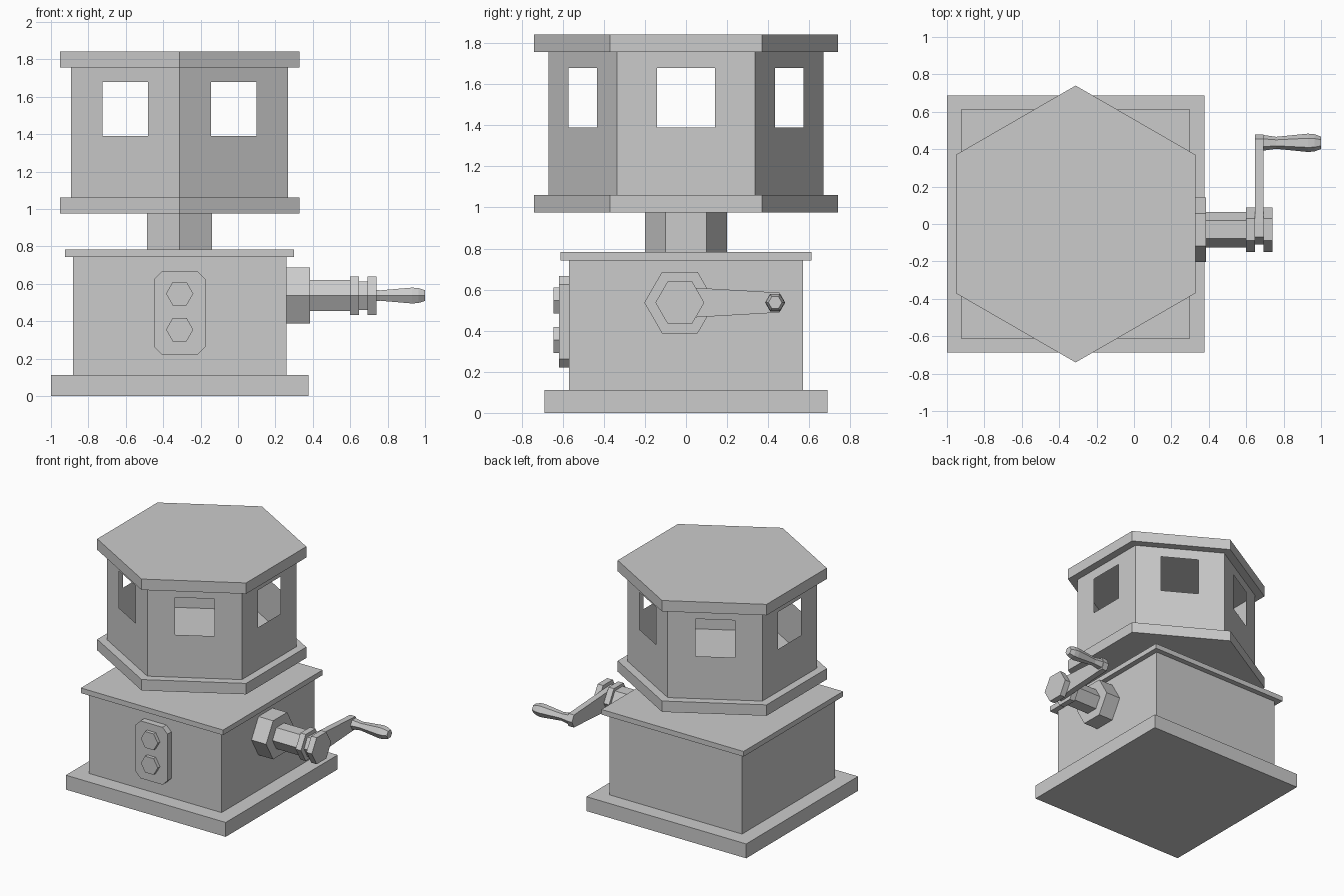
import bpy, bmesh
from math import sin, cos, pi

if "Cube" in bpy.data.objects:
    bpy.data.objects.remove(bpy.data.objects["Cube"])

CX = -0.312          # centre of the housing and cabin
AY, AZ = -0.03, 0.537  # crank axis

def finish(name, bm, solid=True):
    if solid:
        bmesh.ops.recalc_face_normals(bm, faces=bm.faces)
    me = bpy.data.meshes.new(name)
    bm.to_mesh(me)
    bm.free()
    ob = bpy.data.objects.new(name, me)
    bpy.context.collection.objects.link(ob)
    return ob

def place(u, v, w, axis):
    return {'x': (w, u, v), 'y': (u, w, v), 'z': (u, v, w)}[axis]

def loft(name, sections, axis):
    """Join (profile, position) sections along an axis and cap both ends."""
    bm = bmesh.new()
    rings = [[bm.verts.new(place(u, v, w, axis)) for u, v in prof]
             for prof, w in sections]
    n = len(rings[0])
    for a, b in zip(rings, rings[1:]):
        for i in range(n):
            j = (i + 1) % n
            bm.faces.new((a[i], a[j], b[j], b[i]))
    bm.faces.new(rings[0])
    bm.faces.new(rings[-1])
    return finish(name, bm)

def prism(name, prof, w0, w1, axis):
    return loft(name, [(prof, w0), (prof, w1)], axis)

def hexagon(cu, cv, r, start=0.0):
    return [(cu + r * cos(start + i * pi / 3), cv + r * sin(start + i * pi / 3))
            for i in range(6)]

def square(h):
    return [(CX - h, -h), (CX + h, -h), (CX + h, h), (CX - h, h)]

# Square housing
prism("base_plinth", square(0.688), 0.0, 0.112, 'z')
prism("housing_body", square(0.57), 0.112, 0.742, 'z')
prism("housing_lid", square(0.612), 0.742, 0.782, 'z')

# Hexagonal neck and cabin plates
for name, r, z0, z1 in (("neck", 0.2, 0.782, 0.975),
                        ("cabin_floor", 0.74, 0.975, 1.06),
                        ("cabin_roof", 0.74, 1.757, 1.842)):
    prism(name, hexagon(CX, 0, r, pi / 2), z0, z1, 'z')

# Thin cabin walls with a window in each of the six sides
bm = bmesh.new()
corners = hexagon(CX, 0, 0.67, pi / 2)
f = 0.14 / 0.67
for i in range(6):
    (x0, y0), (x1, y1) = corners[i], corners[(i + 1) % 6]

    def ring(lo, hi, zb, zt):
        return [bm.verts.new((x0 + (x1 - x0) * t, y0 + (y1 - y0) * t, z))
                for t, z in ((lo, zb), (hi, zb), (hi, zt), (lo, zt))]
    outer = ring(0, 1, 1.06, 1.757)
    inner = ring(0.5 - f, 0.5 + f, 1.39, 1.68)
    for k in range(4):
        m = (k + 1) % 4
        bm.faces.new((outer[k], outer[m], inner[m], inner[k]))
bmesh.ops.remove_doubles(bm, verts=bm.verts, dist=1e-4)
finish("cabin_walls", bm, solid=False)

# Front control panel with two buttons
w, c, zb, zt = 0.137, 0.042, 0.22, 0.667
panel = [(CX - w + c, zb), (CX + w - c, zb), (CX + w, zb + c), (CX + w, zt - c),
         (CX + w - c, zt), (CX - w + c, zt), (CX - w, zt - c), (CX - w, zb + c)]
prism("control_panel", panel, -0.57, -0.618, 'y')
for name, z in (("lower_button", 0.355), ("upper_button", 0.547)):
    prism(name, hexagon(CX, z, 0.073), -0.618, -0.645, 'y')

# Crank shaft parts along x
for name, r, x0, x1 in (("shaft_flange", 0.173, 0.258, 0.384),
                        ("shaft", 0.095, 0.384, 0.60),
                        ("shaft_collar", 0.119, 0.60, 0.646),
                        ("shaft_cap", 0.119, 0.693, 0.74)):
    prism(name, hexagon(AY, AZ, r), x0, x1, 'x')

# Tapered crank arm
half = [(-0.11, 0.0), (-0.07, 0.076), (0.01, 0.074), (0.41, 0.051),
        (0.455, 0.049), (0.479, 0.0)]
arm = [(y, AZ + h) for y, h in half] + [(y, AZ - h) for y, h in half[-2:0:-1]]
prism("crank_arm", arm, 0.646, 0.693, 'x')

# Shaped hand grip
grip = [(0.042, 0.69), (0.032, 0.76), (0.049, 0.93), (0.046, 0.965), (0.033, 1.0)]
loft("hand_grip", [(hexagon(0.434, AZ, r), x) for r, x in grip], 'x')
